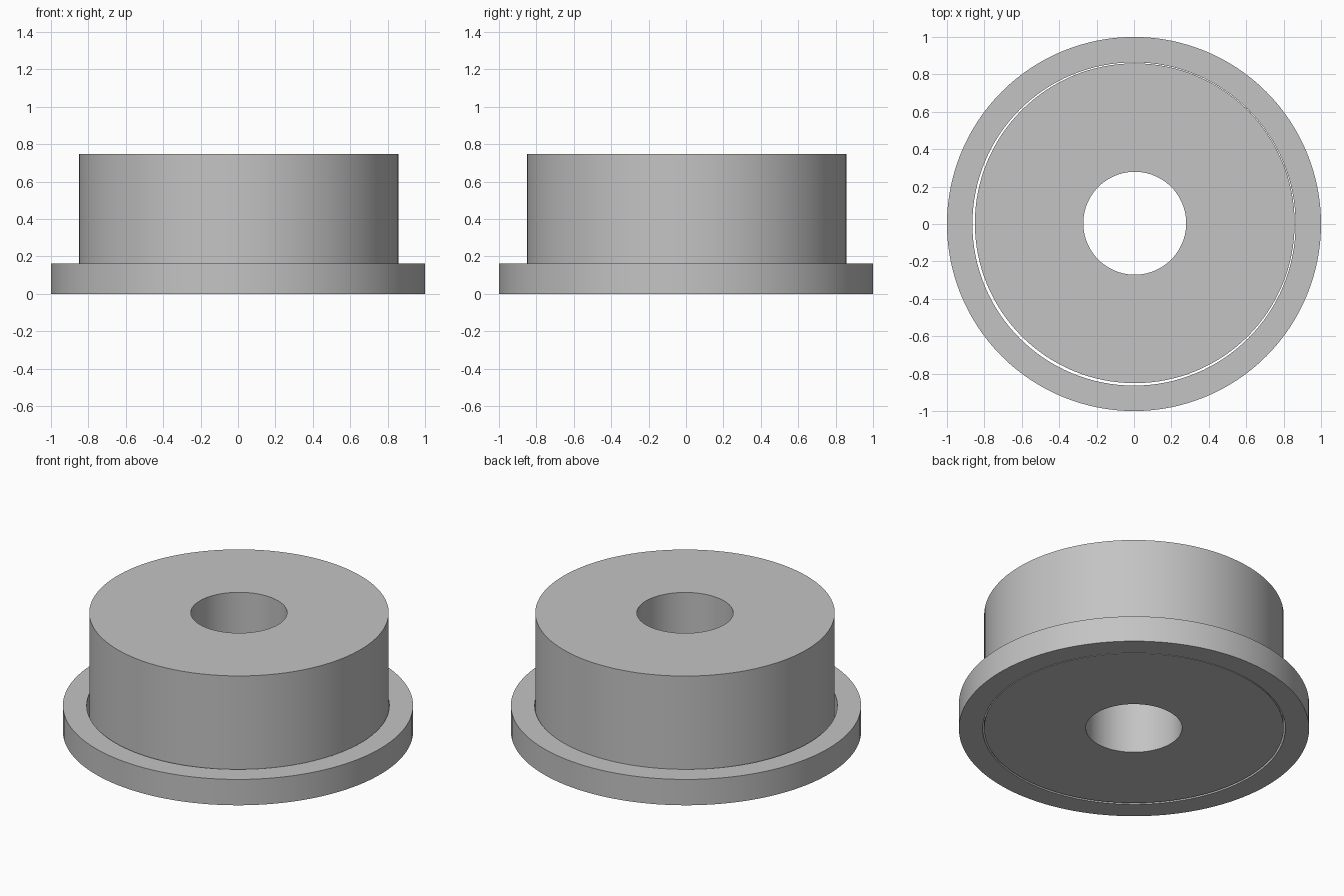
import bpy
import bmesh
import math

cube = bpy.data.objects.get("Cube")
if cube:
    bpy.data.objects.remove(cube, do_unlink=True)

SEGMENTS = 128

grey = bpy.data.materials.new("light_grey")
grey.use_nodes = True
colour = (0.55, 0.55, 0.55, 1)
grey.diffuse_color = colour
grey.node_tree.nodes["Principled BSDF"].inputs["Base Color"].default_value = colour


def tube(name, inner, outer, height, centre=(0, 0)):
    """Revolve a rectangular section into a ring standing on the ground."""
    bm = bmesh.new()
    section = [(inner, 0), (outer, 0), (outer, height), (inner, height)]
    verts = [bm.verts.new((r, 0, z)) for r, z in section]
    edges = [bm.edges.new((verts[i - 1], verts[i])) for i in range(4)]
    bmesh.ops.spin(bm, geom=verts + edges, cent=(0, 0, 0), axis=(0, 0, 1),
                   angle=math.tau, steps=SEGMENTS, use_merge=True)
    bmesh.ops.remove_doubles(bm, verts=bm.verts[:], dist=1e-5)
    bmesh.ops.recalc_face_normals(bm, faces=bm.faces[:])
    mesh = bpy.data.meshes.new(name)
    bm.to_mesh(mesh)
    bm.free()
    mesh.materials.append(grey)
    obj = bpy.data.objects.new(name, mesh)
    obj.location = (*centre, 0)
    bpy.context.collection.objects.link(obj)
    bpy.ops.object.select_all(action="DESELECT")
    obj.select_set(True)
    bpy.context.view_layer.objects.active = obj
    bpy.ops.object.shade_smooth_by_angle(angle=math.radians(30))
    return obj


# Loose flange around the base
tube("flange_ring", 0.864, 1.0, 0.163)

# Bored hub, seated slightly off centre in the flange
tube("hub", 0.275, 0.855, 0.747, centre=(0.004, 0.004))
